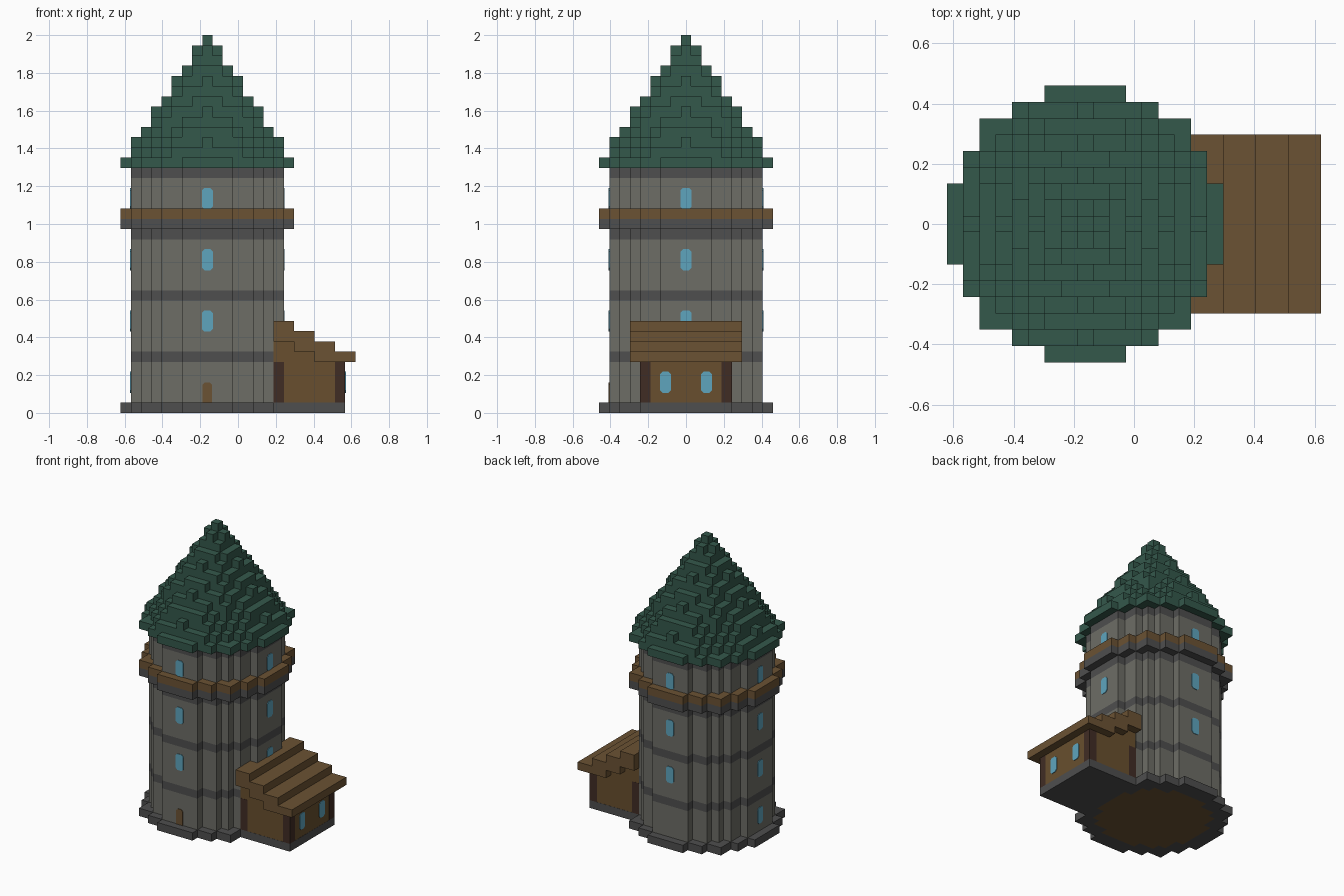
import bpy
import bmesh
import math
from mathutils import Vector, Matrix

cube = bpy.data.objects.get("Cube")
if cube:
    bpy.data.objects.remove(cube, do_unlink=True)

U = 2 / 37          # one building block
TOWER_X = -3 * U    # tower axis


def make_material(name, rgb):
    linear = [((c / 255 + 0.055) / 1.055) ** 2.4 for c in rgb]
    mat = bpy.data.materials.new(name)
    mat.use_nodes = True
    mat.diffuse_color = (*linear, 1)
    mat.node_tree.nodes["Principled BSDF"].inputs["Base Color"].default_value = (*linear, 1)
    return mat


STONE = make_material("grey stone", (109, 109, 102))
DARK = make_material("dark stone", (78, 78, 78))
GREEN = make_material("green shingle", (52, 88, 75))
WOOD = make_material("brown wood", (107, 82, 51))
PLANK = make_material("plank wood", (104, 79, 46))
POST = make_material("dark timber", (64, 44, 36))
GLASS = make_material("blue glass", (94, 165, 190))


def finish(name, bm, mat):
    bmesh.ops.recalc_face_normals(bm, faces=bm.faces)
    mesh = bpy.data.meshes.new(name)
    bm.to_mesh(mesh)
    bm.free()
    mesh.materials.append(mat)
    obj = bpy.data.objects.new(name, mesh)
    bpy.context.scene.collection.objects.link(obj)
    return obj


def disc(name, radius, bottom, top, mat, inner=0):
    """Blocky round slab made of square cells, with an optional round hole."""
    bm = bmesh.new()
    n = int(radius) + 1
    for i in range(-n, n + 1):
        for j in range(-n, n + 1):
            d = i * i + j * j
            if d > radius ** 2 or (inner and d <= inner ** 2):
                continue
            corners = [(i - .5, j - .5), (i + .5, j - .5), (i + .5, j + .5), (i - .5, j + .5)]
            bm.faces.new([bm.verts.new((TOWER_X + x * U, y * U, bottom * U)) for x, y in corners])
    bmesh.ops.remove_doubles(bm, verts=bm.verts, dist=U / 10)
    grown = bmesh.ops.extrude_face_region(bm, geom=bm.faces[:], use_keep_orig=True)
    verts = [g for g in grown["geom"] if isinstance(g, bmesh.types.BMVert)]
    bmesh.ops.translate(bm, verts=verts, vec=(0, 0, (top - bottom) * U))
    bmesh.ops.recalc_face_normals(bm, faces=bm.faces)
    bmesh.ops.dissolve_limit(bm, angle_limit=0.01, verts=bm.verts, edges=bm.edges)
    return finish(name, bm, mat)


def box(name, x, y, z, mat):
    """Box from (low, high) ranges in block units."""
    bm = bmesh.new()
    bmesh.ops.create_cube(bm, size=1)
    for v in bm.verts:
        v.co = Vector([U * (r[0] if c < 0 else r[1]) for c, r in zip(v.co, (x, y, z))])
    return finish(name, bm, mat)


def plate(name, centre, angle, mat, width=0.058, height=0.112, square_foot=False):
    """Thin upright panel with clipped corners, facing -y before turning."""
    w, h, c = width / 2, height / 2, 0.013
    foot = 0.0001 if square_foot else c
    outline = [(-w + foot, -h), (w - foot, -h), (w, -h + foot), (w, h - c),
               (w - c, h), (-w + c, h), (-w, h - c), (-w, -h + foot)]
    bm = bmesh.new()
    face = bm.faces.new([bm.verts.new((x, -0.004, z)) for x, z in outline])
    grown = bmesh.ops.extrude_face_region(bm, geom=[face], use_keep_orig=True)
    verts = [g for g in grown["geom"] if isinstance(g, bmesh.types.BMVert)]
    bmesh.ops.translate(bm, verts=verts, vec=(0, 0.008, 0))
    bm.transform(Matrix.Translation(centre) @ Matrix.Rotation(angle, 4, "Z"))
    return finish(name, bm, mat)


# Footing ring with the wooden floor inside it
disc("tower_footing", 8.5, 0, 1, DARK, inner=6.5)
disc("tower_floor", 6.5, 0, 1, WOOD)

# Tower shaft: stone courses with dark bands between them
for k, (low, high) in enumerate([(1, 5), (6, 11), (12, 17), (20, 23)]):
    disc(f"tower_wall_{k + 1}", 7.5, low, high, STONE)
    disc(f"dark_band_{k + 1}", 7.5, high, high + 1, DARK)

# Projecting gallery
disc("gallery_support", 8.5, 18, 19, DARK)
disc("gallery_deck", 8.5, 19, 20, WOOD)

# Stepped cone roof above a wide eave
disc("roof_eave", 8.5, 24, 25, GREEN)
for k in range(1, 13):
    disc(f"roof_step_{k}", 8.34 - k * 2 / 3, 24 + k, 25 + k, GREEN)

# Tower windows on all four sides
sides = {"front": 0, "left": 1, "back": 2, "right": 3}
for side, turn in sides.items():
    angle = turn * math.pi / 2
    out = Matrix.Rotation(angle, 3, "Z") @ Vector((0, -7.5 * U, 0))
    for level in ([3] if side == "right" else []) + [9, 15, 21]:
        plate(f"window_{side}_{level}", (TOWER_X + out.x, out.y, level * U), angle, GLASS)

# Front door
plate("front_door", (TOWER_X, -7.5 * U, 2 * U), 0, WOOD, width=0.05, height=2 * U, square_foot=True)

# Side annex: base, walls and corner posts
box("annex_base", (3.5, 10.5), (-4.5, 4.5), (0, 1), DARK)
box("annex_walls", (3.52, 10.48), (-4.48, 4.48), (1, 5), PLANK)
for s, label in ((1, "back"), (-1, "front")):
    y = sorted((s * 3.5, s * 4.5))
    box(f"annex_inner_post_{label}", (3.5, 4.5), y, (1, 5), POST)
    box(f"annex_outer_post_{label}", (9.5, 10.5), y, (1, 5), POST)
    plate(f"annex_window_{label}", (10.48 * U, s * 2 * U, 3 * U), math.pi / 2, GLASS)

# Annex roof steps down away from the tower, with gable fill below
for k in range(4):
    x = (3.5 + 2 * k, 5.5 + 2 * k)
    bottom = max(7 - k, 5)
    box(f"annex_roof_step_{k + 1}", x, (-5.5, 5.5), (bottom, 9 - k), WOOD)
    if bottom > 5:
        box(f"annex_gable_{k + 1}", x, (-4.48, 4.48), (5, bottom), PLANK)
